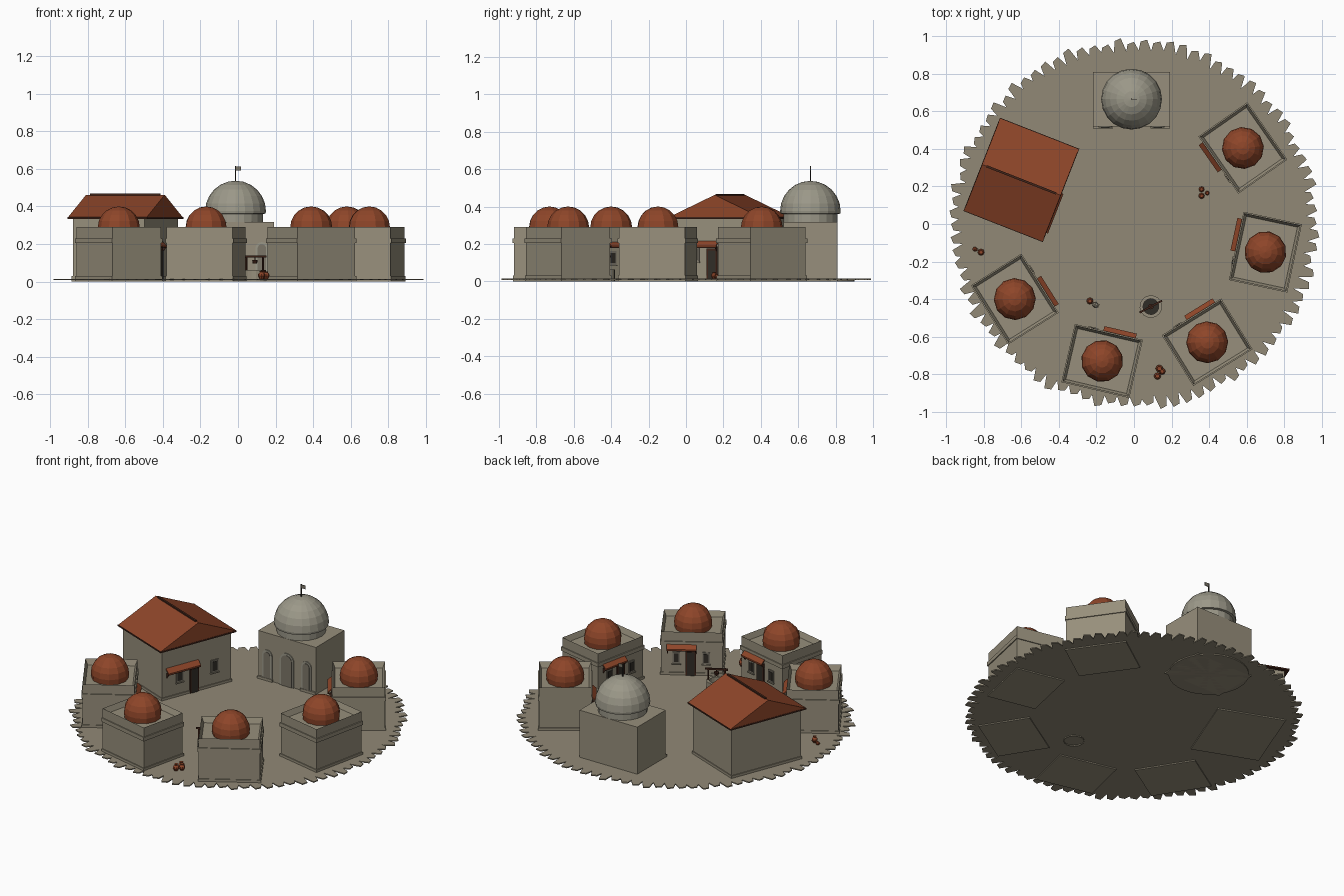
import bpy, bmesh, math, random
from mathutils import Matrix, Vector

if "Cube" in bpy.data.objects:
    bpy.data.objects.remove(bpy.data.objects["Cube"])

random.seed(4)


def material(name, rgb):
    m = bpy.data.materials.new(name)
    m.diffuse_color = (*rgb, 1)
    m.use_nodes = True
    m.node_tree.nodes["Principled BSDF"].inputs["Base Color"].default_value = m.diffuse_color
    return m


WALL = material("sandstone_wall", (0.31, 0.275, 0.20))
GROUND = material("dusty_ground", (0.285, 0.25, 0.18))
GREY = material("pale_grey_stone", (0.33, 0.315, 0.25))
SHADE = material("recess_stone", (0.20, 0.18, 0.14))
CLAY = material("red_clay", (0.27, 0.06, 0.022))
WOOD = material("dark_wood", (0.055, 0.018, 0.01))
DARK = material("dark_opening", (0.03, 0.026, 0.02))
I = Matrix.Identity(4)


def add(name, bm, mat, M=I):
    bmesh.ops.recalc_face_normals(bm, faces=bm.faces)
    me = bpy.data.meshes.new(name)
    bm.to_mesh(me)
    bm.free()
    me.transform(M)
    me.materials.append(mat)
    ob = bpy.data.objects.new(name, me)
    bpy.context.collection.objects.link(ob)
    return ob


def box(name, x0, x1, y0, y1, z0, z1, mat, M=I):
    bm = bmesh.new()
    T = Matrix.Translation(((x0 + x1) / 2, (y0 + y1) / 2, (z0 + z1) / 2))
    bmesh.ops.create_cube(bm, size=1, matrix=T @ Matrix.Diagonal((x1 - x0, y1 - y0, z1 - z0, 1)))
    return add(name, bm, mat, M)


def prism(name, pts, vec, mat, M=I):
    """Extrude a flat outline along a vector."""
    bm = bmesh.new()
    f = bm.faces.new([bm.verts.new(p) for p in pts])
    r = bmesh.ops.extrude_face_region(bm, geom=[f])
    bmesh.ops.translate(bm, vec=vec, verts=[v for v in r["geom"] if isinstance(v, bmesh.types.BMVert)])
    if f.is_valid is False:
        bm.faces.new(bm.verts[:len(pts)])
    return add(name, bm, mat, M)


def lathe(name, profile, n, mat, M=I):
    """Spin an (r, z) profile round the z axis."""
    bm = bmesh.new()
    rings = []
    for r, z in profile:
        k = 1 if r == 0 else n
        rings.append([bm.verts.new((r * math.cos(2 * math.pi * i / n), r * math.sin(2 * math.pi * i / n), z))
                      for i in range(k)])
    for a, b in zip(rings, rings[1:]):
        for i in range(n):
            j = (i + 1) % n
            vs = [a[i % len(a)], a[j % len(a)], b[j % len(b)], b[i % len(b)]]
            bm.faces.new(list(dict.fromkeys(vs)))
    return add(name, bm, mat, M)


def dome_profile(r, z, rings):
    p = [(r * math.cos(i * math.pi / 2 / rings), z + r * math.sin(i * math.pi / 2 / rings)) for i in range(rings)]
    return p + [(0, z + r)]


def facing_centre(x, y):
    return Matrix.Translation((x, y, 0)) @ Matrix.Rotation(math.atan2(-y, -x) + math.pi / 2, 4, 'Z')


def window(x, z, w, h, y, M):
    box("window_frame", x - w / 2, x + w / 2, y - 0.006, y + 0.002, z - h / 2, z + h / 2, SHADE, M)
    box("window_pane", x - w / 2 + 0.008, x + w / 2 - 0.008, y - 0.008, y, z - h / 2 + 0.01, z + h / 2 - 0.01, DARK, M)
    box("window_sill", x - w / 2 - 0.004, x + w / 2 + 0.004, y - 0.012, y, z - h / 2 - 0.006, z - h / 2, WALL, M)


def entrance(y, dx, ax0, ax1, M):
    # door with frame, and a sloping clay awning over it
    box("door_frame", dx - 0.03, dx + 0.03, y - 0.007, y + 0.002, 0.014, 0.175, WOOD, M)
    box("door", dx - 0.022, dx + 0.022, y - 0.009, y, 0.014, 0.165, DARK, M)
    prism("awning", [(ax0, y + 0.001, 0.215), (ax0, y - 0.028, 0.19), (ax0, y - 0.028, 0.183), (ax0, y + 0.001, 0.205)],
          (ax1 - ax0, 0, 0), CLAY, M)
    box("awning_beam", ax0, ax1, y - 0.026, y - 0.02, 0.178, 0.186, WOOD, M)
    for x in (ax0 + 0.006, ax1 - 0.006):
        prism("awning_bracket", [(x - 0.003, y, 0.15), (x - 0.003, y, 0.185), (x - 0.003, y - 0.024, 0.185)],
              (0.006, 0, 0), WOOD, M)


# jagged ground sheet
pts = []
N = 88
for i in range(N):
    a = 2 * math.pi * i / N
    s = 2 * math.pi / N
    ro = random.uniform(0.965, 0.998)
    ri = random.uniform(0.915, 0.94)
    for f, r in ((0.0, ro), (0.5, ro - 0.012), (0.62, ri)):
        pts.append((r * math.cos(a + f * s), r * math.sin(a + f * s), 0.007))
prism("ground", pts, (0, 0, 0.007), GROUND)


# small domed houses
def house(x, y):
    M = facing_centre(x, y)
    w, d = 0.18, 0.153
    bm = bmesh.new()
    bmesh.ops.create_cube(bm, size=1, matrix=Matrix.Translation((0, 0, 0.145)) @ Matrix.Diagonal((2 * w, 2 * d, 0.29, 1)))
    top = max(bm.faces, key=lambda f: f.calc_center_median().z)
    bmesh.ops.inset_region(bm, faces=[top], thickness=0.02)
    bmesh.ops.translate(bm, vec=(0, 0, -0.035), verts=top.verts)
    add("house_walls", bm, WALL, M)
    for name, z0, z1, e in (("house_plinth", 0.0, 0.03, 0.005), ("house_ledge", 0.205, 0.23, 0.006)):
        box(name, -w - e, w + e, -d - e, d + e, z0, z1, WALL, M)
    lathe("house_dome", [(0.108, 0.25)] + dome_profile(0.112, 0.288, 5), 12, CLAY, M)
    entrance(-d - 0.003, -0.005, -0.147, 0.03, M)
    for wx in (-0.09, 0.085):
        window(wx, 0.125, 0.045, 0.075, -d, M)


for p in ((0.58, 0.405), (0.70, -0.15), (0.39, -0.63), (-0.17, -0.73), (-0.635, -0.40)):
    house(*p)

# large house with a gabled roof
M = facing_centre(-0.60, 0.235)
w, d = 0.243, 0.205
box("hall_walls", -w, w, -d, d, 0, 0.342, WALL, M)
box("hall_plinth", -w - 0.005, w + 0.005, -d - 0.005, d + 0.005, 0, 0.03, WALL, M)
prism("hall_roof", [(-0.265, -0.225, 0.342), (0.265, -0.225, 0.342), (0, -0.225, 0.462)], (0, 0.45, 0), CLAY, M)
box("hall_eaves", -0.267, 0.267, -0.227, 0.227, 0.334, 0.343, WOOD, M)
box("hall_ridge_beam", -0.006, 0.006, -0.2, 0.2, 0.455, 0.468, WOOD, M)
entrance(-d - 0.003, -0.02, -0.215, 0.012, M)
for wx in (-0.12, 0.125):
    window(wx, 0.145, 0.05, 0.08, -d, M)

# domed temple
T = Matrix.Translation((-0.013, 0.665, 0))
box("temple_walls", -0.206, 0.206, -0.145, 0.145, 0, 0.318, WALL, T)
lathe("temple_footing", [(0, 0.0), (0.235, 0.0), (0.235, 0.009), (0, 0.009)], 32, GROUND, T)
lathe("temple_drum", [(0.145, 0.31), (0.145, 0.36), (0.16, 0.362)], 20, GREY, T)
lathe("temple_dome", [(0.16, 0.362)] + dome_profile(0.162, 0.375, 6), 20, GREY, T)
for sx in (-1, 1):
    x0, x1 = sorted((sx * 0.206, sx * 0.1))
    box("temple_front_plinth", x0, x1, -0.156, -0.14, 0, 0.03, WALL, T)


def arch(name, x, r, h, y, t, z0, mat):
    pts = [(x - r, y, z0), (x + r, y, z0)]
    pts += [(x + r * math.cos(k * math.pi / 10), y, h - r + r * math.sin(k * math.pi / 10)) for k in range(11)]
    prism(name, pts, (0, -t, 0), mat, T)


for x, r, h in ((-0.14, 0.035, 0.21), (0, 0.05, 0.225), (0.14, 0.035, 0.21)):
    arch("arch_frame", x, r, h, -0.144, 0.007, 0.01, GREY)
    arch("arch_panel", x, r - 0.012, h - 0.012, -0.145, 0.009, 0.012, SHADE)

# flag on the dome
box("flag_pole", -0.003, 0.003, -0.003, 0.003, 0.53, 0.616, DARK, T)
box("flag", 0.002, 0.03, -0.002, 0.002, 0.592, 0.614, SHADE, T)

# well with a frame and bucket
Wl = Matrix.Translation((0.09, -0.44, 0)) @ Matrix.Rotation(math.radians(28), 4, 'Z')
lathe("well_wall", [(0.06, 0.0), (0.06, 0.062), (0.042, 0.062), (0.042, 0.02)], 16, WALL, Wl)
lathe("well_shaft", [(0.042, 0.022), (0, 0.022)], 16, DARK, Wl)
for sx in (-1, 1):
    box("well_post", sx * 0.05 - 0.004, sx * 0.05 + 0.004, -0.004, 0.004, 0.01, 0.14, WOOD, Wl)
box("well_crossbar", -0.068, 0.068, -0.005, 0.005, 0.128, 0.138, WOOD, Wl)
box("well_rope", -0.0015, 0.0015, -0.0015, 0.0015, 0.11, 0.13, WOOD, Wl)
lathe("well_bucket", [(0, 0.095), (0.012, 0.095), (0.015, 0.115), (0, 0.115)], 8, WOOD, Wl)

# clay pots
POT = [(0, 0), (0.5, 0), (1, 0.9), (0.9, 1.5), (0.45, 2.0), (0.6, 2.3), (0, 2.2)]


def pot(x, y, r, mat=CLAY, tilt=0):
    P = (Matrix.Translation((x, y, 0.012 + (r * 0.9 if tilt else 0))) @ Matrix.Rotation(tilt, 4, 'Z')
         @ Matrix.Rotation(math.pi / 2 if tilt else 0, 4, 'Y'))
    lathe("pot", [(a * r, b * r) for a, b in POT], 8, mat, P)


for p in ((0.36, 0.185, 0.015), (0.39, 0.165, 0.012), (0.36, 0.15, 0.016), (0.135, -0.77, 0.02), (0.15, -0.785, 0.018),
          (0.125, -0.81, 0.019), (-0.235, -0.41, 0.018), (-0.815, -0.15, 0.018)):
    pot(*p)
pot(-0.22, -0.425, 0.015, WALL, -0.4)
pot(-0.86, -0.13, 0.012, CLAY, -0.3)
